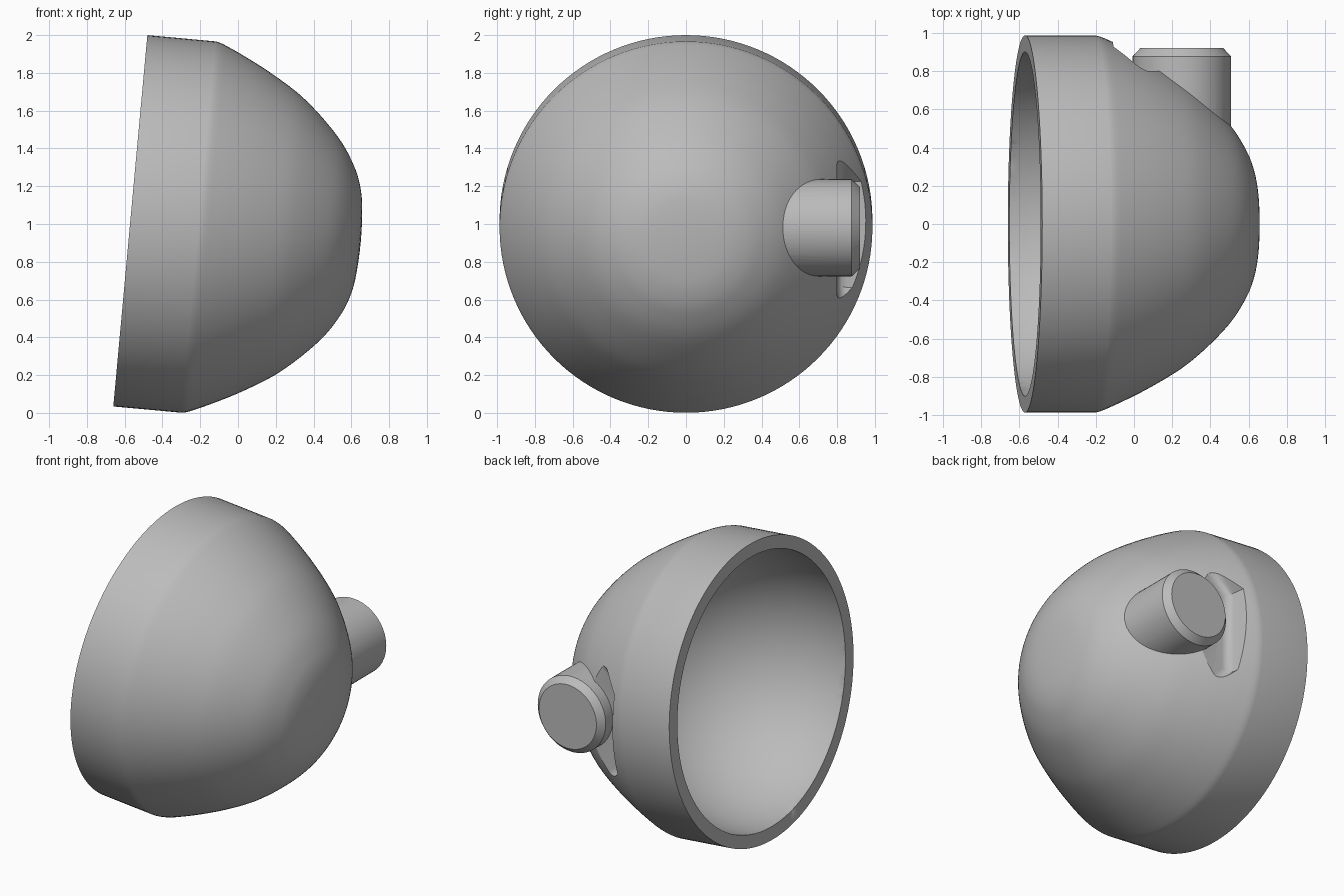
import bpy, bmesh, math
from mathutils import Matrix, Vector

cube = bpy.data.objects.get("Cube")
if cube:
    bpy.data.objects.remove(cube, do_unlink=True)

GREY = (0.5, 0.5, 0.5, 1.0)
grey = bpy.data.materials.new("plain_grey")
grey.use_nodes = True
grey.diffuse_color = GREY
grey.node_tree.nodes["Principled BSDF"].inputs["Base Color"].default_value = GREY

# The bowl axis runs along +x, dipping slightly
TILT = Matrix.Translation((-0.57, 0, 1.017)) @ Matrix.Rotation(math.radians(5.24), 4, 'Y')


def finish(name, bm, matrix=Matrix()):
    bmesh.ops.remove_doubles(bm, verts=bm.verts, dist=1e-5)
    bmesh.ops.transform(bm, matrix=matrix, verts=bm.verts)
    bmesh.ops.recalc_face_normals(bm, faces=bm.faces)
    mesh = bpy.data.meshes.new(name)
    bm.to_mesh(mesh)
    bm.free()
    mesh.materials.append(grey)
    obj = bpy.data.objects.new(name, mesh)
    bpy.context.collection.objects.link(obj)
    return obj


def revolve(name, profile, matrix, steps=128):
    """Spin (distance along axis, radius) points around the x axis."""
    bm = bmesh.new()
    verts = [bm.verts.new((t, r, 0)) for t, r in profile]
    edges = [bm.edges.new(pair) for pair in zip(verts, verts[1:])]
    bmesh.ops.spin(bm, geom=verts + edges, cent=(0, 0, 0), axis=(1, 0, 0),
                   angle=math.tau, steps=steps)
    return finish(name, bm, matrix)


def smooth_path(points, cuts=4):
    """Catmull-Rom curve through the points."""
    p = [Vector(q) for q in points]
    p = [2 * p[0] - p[1]] + p + [Vector((p[-2].x, -p[-2].y))]
    out = []
    for a, b, c, d in zip(p, p[1:], p[2:], p[3:]):
        for i in range(cuts):
            u = i / cuts
            out.append(0.5 * (2 * b + (c - a) * u + (2 * a - 5 * b + 4 * c - d) * u ** 2
                              + (3 * b - a - 3 * c + d) * u ** 3))
    return [tuple(q) for q in out] + [points[-1]]


def combine(target, tool, operation):
    mod = target.modifiers.new(operation.lower(), 'BOOLEAN')
    mod.object, mod.operation, mod.solver = tool, operation, 'EXACT'
    bpy.context.view_layer.objects.active = target
    bpy.ops.object.modifier_apply(modifier=mod.name)
    bpy.data.objects.remove(tool, do_unlink=True)


# Outer body: short cylindrical band, then a rounded dome
dome = [(0.365, 0.987), (0.39, 0.981), (0.43, 0.965), (0.52, 0.924), (0.65, 0.858),
        (0.8, 0.769), (0.9, 0.693), (1.0, 0.6), (1.08, 0.511), (1.14, 0.42),
        (1.185, 0.325), (1.214, 0.2), (1.225, 0)]
shell = revolve("bowl_shell", [(0, 0), (0, 0.987)] + smooth_path(dome), TILT)

# Flat-floored pocket beside the stub: upright wall, angled ends, filleted floor
bm = bmesh.new()
plan = [(-0.12, 0.28), (0.07, 0.47), (0.6, 0.47), (0.6, -0.47), (0.07, -0.47), (-0.12, -0.28)]
floor = [bm.verts.new((x + 0.03, 0.8, 0.945 + z)) for x, z in plan]
roof = [bm.verts.new((x - 0.01, 1.1, 0.945 + z)) for x, z in plan]
floor_face = bm.faces.new(floor)
bm.faces.new(roof)
for i in range(len(plan)):
    j = (i + 1) % len(plan)
    bm.faces.new((floor[i], floor[j], roof[j], roof[i]))
bmesh.ops.bevel(bm, geom=floor_face.edges[:], offset=0.05, segments=5, profile=0.5,
                affect='EDGES')
combine(shell, finish("pocket_cutter", bm), 'DIFFERENCE')

# Chamfered round stub pointing backwards
STUB = Matrix.Translation((0.25, 0, 0.98)) @ Matrix.Rotation(math.pi / 2, 4, 'Z')
stub = revolve("side_stub", [(0.35, 0), (0.35, 0.257), (0.877, 0.257), (0.92, 0.217),
                             (0.92, 0)], STUB, 64)
combine(shell, stub, 'UNION')

# Rounded hollow
hollow = [(-0.1, 0), (-0.1, 0.9)]
for i in range(33):
    a = i / 32 * math.pi / 2
    hollow.append((0.94 * math.sin(a), 0.9 * math.cos(a)))
combine(shell, revolve("hollow_cutter", hollow, TILT), 'DIFFERENCE')

# Smooth shading with crisp rims
bpy.ops.object.select_all(action='DESELECT')
shell.select_set(True)
bpy.context.view_layer.objects.active = shell
bpy.ops.object.shade_smooth_by_angle(angle=math.radians(30))
